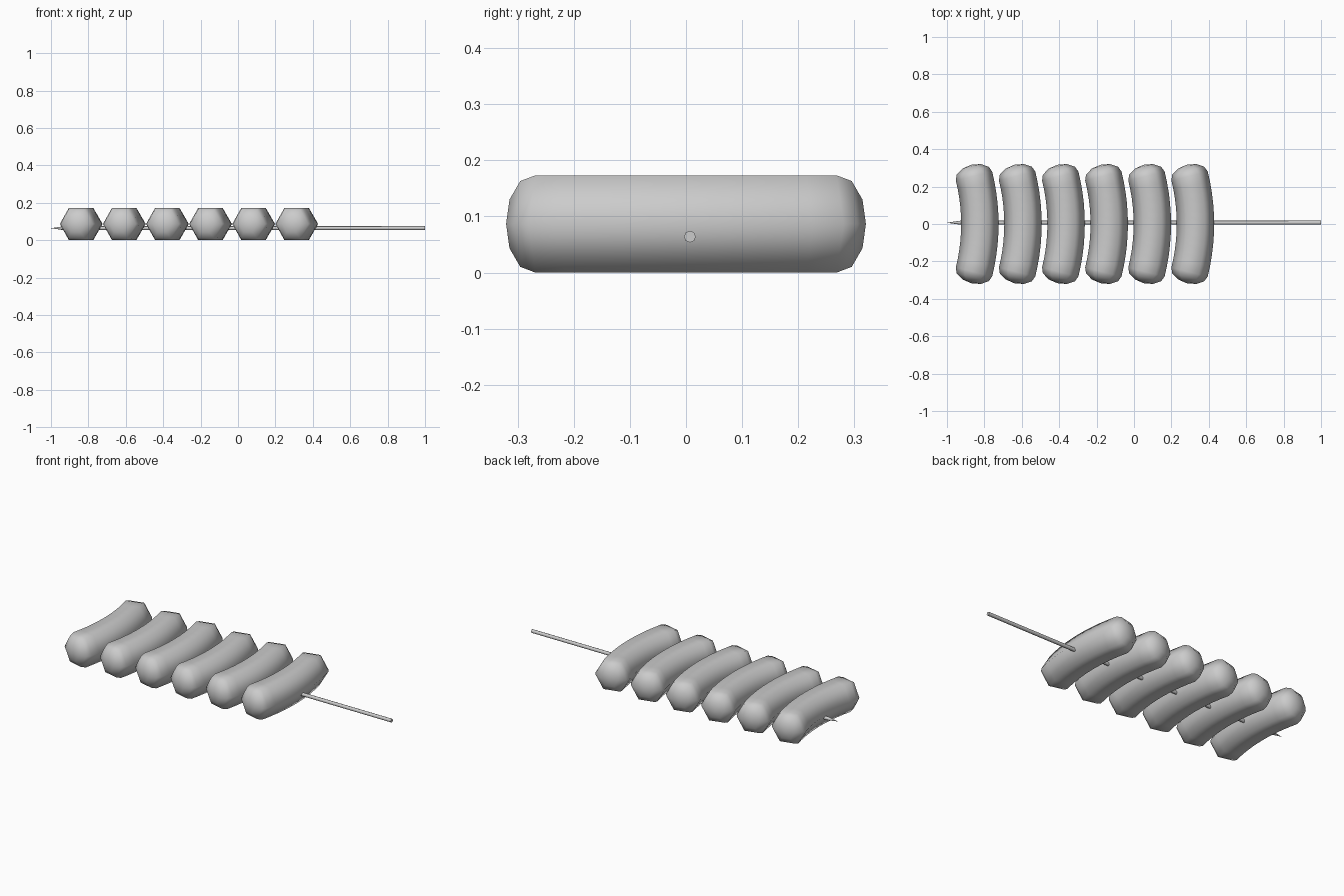
import bpy, bmesh
from math import sin, cos, pi, radians

if "Cube" in bpy.data.objects:
    bpy.data.objects.remove(bpy.data.objects["Cube"])

SIDES = 6
RAD = 0.1            # hexagon circumradius
BEND_R = 1.06        # bend radius of each piece
HALF = radians(14)   # half of the bend angle
CAP = 0.062          # dome height
MID_Z = RAD * sin(pi / 3)


def lofted(name, rings, location):
    """Closed tube through (origin, side axis, radius) rings; z is the other axis."""
    bm = bmesh.new()
    loops = []
    for (cx, cy), (ux, uy), r, n in rings:
        if r == 0:
            loops.append([bm.verts.new((cx, cy, 0))] * n)
        else:
            loops.append([bm.verts.new((cx + ux * r * cos(2 * pi * i / n),
                                        cy + uy * r * cos(2 * pi * i / n),
                                        r * sin(2 * pi * i / n))) for i in range(n)])
    for a, b in zip(loops, loops[1:]):
        n = len(a)
        for i in range(n):
            j = (i + 1) % n
            bm.faces.new(list(dict.fromkeys((a[i], a[j], b[j], b[i]))))
    for end in (loops[0], loops[-1]):
        if end[0] is not end[1]:
            bm.faces.new(end)
    bmesh.ops.recalc_face_normals(bm, faces=bm.faces)
    me = bpy.data.meshes.new(name)
    bm.to_mesh(me)
    bm.free()
    ob = bpy.data.objects.new(name, me)
    ob.location = location
    bpy.context.collection.objects.link(ob)
    return ob


def bent_ring(angle, offset, scale):
    # ring on the bend arc, pushed along the tangent by offset
    x = BEND_R * (cos(angle) - 1) - sin(angle) * offset
    y = BEND_R * sin(angle) + cos(angle) * offset
    return (x, y), (cos(angle), sin(angle)), RAD * scale, SIDES


# Bent hexagonal meat pieces with domed ends
dome = [(CAP * sin(radians(a)), cos(radians(a)) if a < 90 else 0) for a in (28, 60, 90)]
rings = [bent_ring(-HALF, -h, s) for h, s in reversed(dome)]
rings += [bent_ring(-HALF + 2 * HALF * i / 10, 0, 1) for i in range(11)]
rings += [bent_ring(HALF, h, s) for h, s in dome]
for k in range(6):
    piece = lofted(f"meat_piece_{k + 1}", rings, (-0.824 + 0.2305 * k, 0, MID_Z))
    piece.data.shade_smooth()

# Skewer stick with a sharpened end
stick = [((x, 0), (0, 1), r, 8) for x, r in ((-1, 0), (-0.93, 0.0105), (1, 0.0105))]
skewer = lofted("skewer", stick, (0, 0.007, 0.064))
bpy.context.view_layer.objects.active = skewer
skewer.select_set(True)
bpy.ops.object.shade_smooth_by_angle(angle=radians(50))
